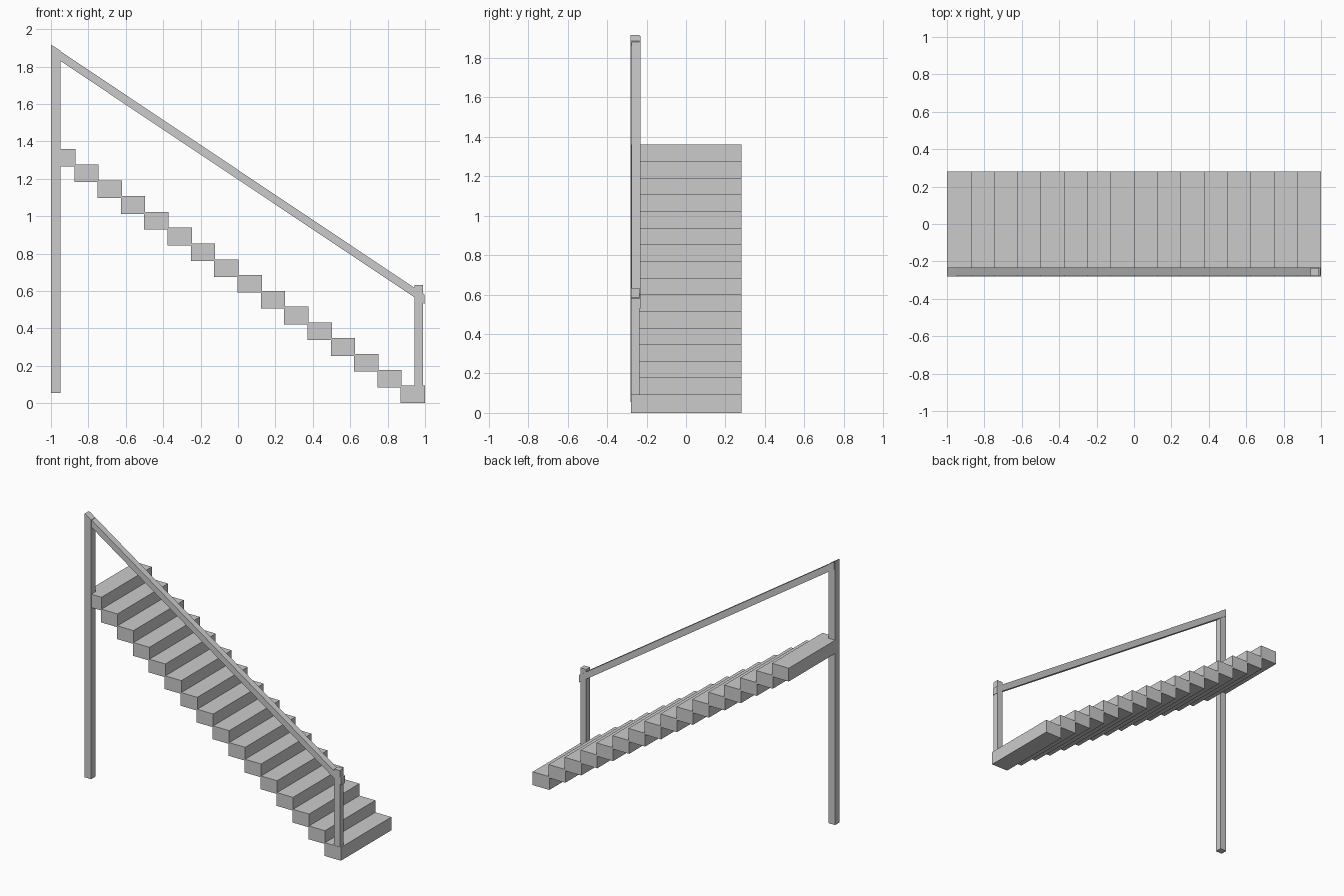
import bpy, bmesh

if "Cube" in bpy.data.objects:
    bpy.data.objects.remove(bpy.data.objects["Cube"])

def prism(name, profile, y0, y1):
    """Extrude an (x, z) profile from y0 to y1."""
    bm = bmesh.new()
    face = bm.faces.new([bm.verts.new((x, y0, z)) for x, z in profile])
    ext = bmesh.ops.extrude_face_region(bm, geom=[face])
    verts = [v for v in ext["geom"] if isinstance(v, bmesh.types.BMVert)]
    bmesh.ops.translate(bm, verts=verts, vec=(0, y1 - y0, 0))
    bmesh.ops.recalc_face_normals(bm, faces=bm.faces)
    mesh = bpy.data.meshes.new(name)
    bm.to_mesh(mesh)
    bm.free()
    obj = bpy.data.objects.new(name, mesh)
    bpy.context.collection.objects.link(obj)
    return obj

def box(name, x0, x1, y0, y1, z0, z1):
    return prism(name, [(x0, z0), (x1, z0), (x1, z1), (x0, z1)], y0, y1)

# Sixteen overlapping solid steps, rising toward -x
COUNT, DEPTH, HEIGHT = 16, 0.13, 0.094
RUN = (2 - DEPTH) / (COUNT - 1)
RISE = (1.36 - HEIGHT) / (COUNT - 1)
for i in range(COUNT):
    x, z = 1 - i * RUN, i * RISE
    box(f"step_{i + 1:02d}", x - DEPTH, x, -0.28, 0.282, z, z + HEIGHT)

# Tall support post, its top cut to the rail slope
prism("upper_post", [(-1, 0.055), (-0.95, 0.055), (-0.95, 1.885), (-1, 1.917)],
      -0.282, -0.235)

# Short post standing on the bottom step
box("lower_post", 0.945, 0.99, -0.278, -0.236, 0.05, 0.633)

# Sloping handrail with plumb-cut ends
prism("handrail", [(-0.995, 1.86), (0.997, 0.53), (0.997, 0.581), (-0.995, 1.912)],
      -0.276, -0.232)
